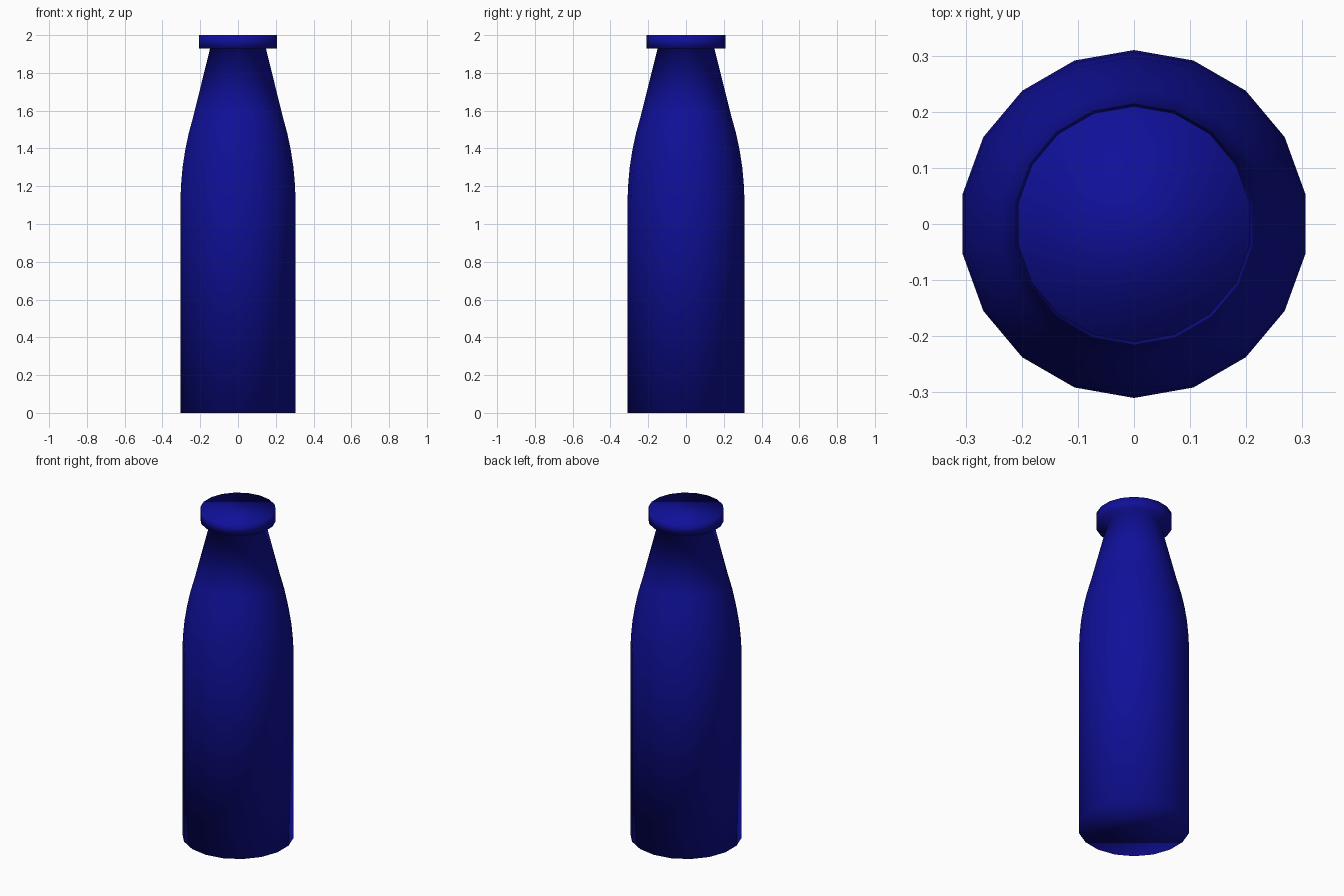
import bpy, bmesh, math

if "Cube" in bpy.data.objects:
    bpy.data.objects.remove(bpy.data.objects["Cube"])

SIDES = 18

# One flat colour for the whole bottle
blue = bpy.data.materials.new("deep_blue")
blue.diffuse_color = (0.005, 0.005, 0.32, 1)
blue.use_nodes = True
blue.node_tree.nodes["Principled BSDF"].inputs["Base Color"].default_value = blue.diffuse_color

# Bottle profile (radius, height): straight body, rounded shoulder, neck, lip
profile = [(0.31, 0.0), (0.31, 1.12), (0.306, 1.21), (0.298, 1.30),
           (0.284, 1.39), (0.265, 1.48), (0.24, 1.57),
           (0.15, 1.93), (0.21, 1.93), (0.21, 2.0)]

# Lathe the profile, with a corner on the y axis
bm = bmesh.new()
rings = []
for r, z in profile:
    rings.append([bm.verts.new((r * math.sin(2 * math.pi * i / SIDES),
                                -r * math.cos(2 * math.pi * i / SIDES), z))
                  for i in range(SIDES)])
for low, high in zip(rings, rings[1:]):
    for i in range(SIDES):
        j = (i + 1) % SIDES
        bm.faces.new((low[i], low[j], high[j], high[i]))

# Close the base and the top
bm.faces.new(rings[0][::-1])
bm.faces.new(rings[-1])

for f in bm.faces:
    f.smooth = True

mesh = bpy.data.meshes.new("bottle")
bm.to_mesh(mesh)
bm.free()
mesh.materials.append(blue)
bpy.context.collection.objects.link(bpy.data.objects.new("bottle", mesh))
